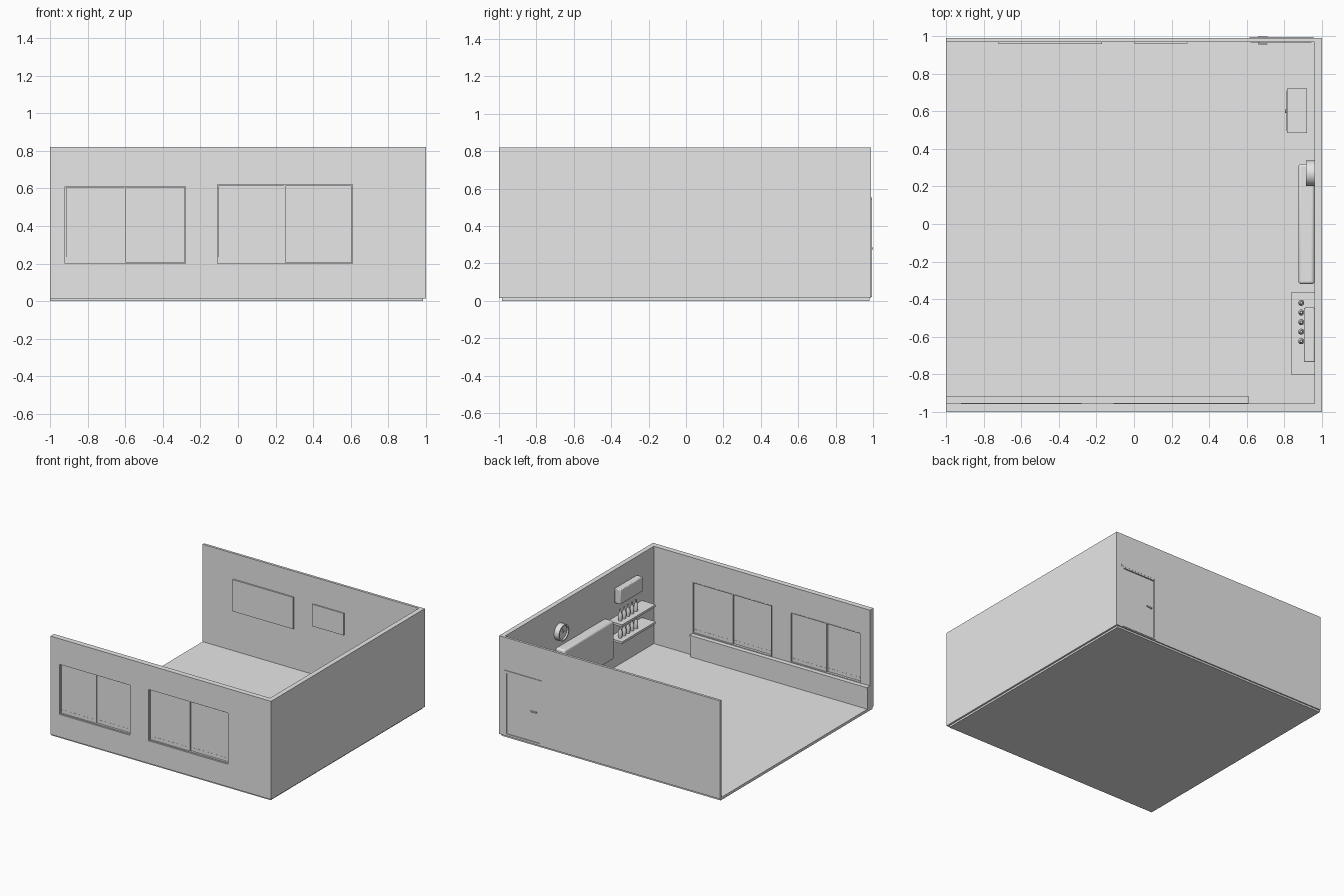
import bpy
import bmesh
import math
from mathutils import Matrix

if "Cube" in bpy.data.objects:
    bpy.data.objects.remove(bpy.data.objects["Cube"])

grey = bpy.data.materials.new("light_grey")
grey.use_nodes = True
grey.diffuse_color = (0.8, 0.8, 0.8, 1)
grey.node_tree.nodes["Principled BSDF"].inputs["Base Color"].default_value = grey.diffuse_color


def finish(name, bm):
    mesh = bpy.data.meshes.new(name)
    bm.to_mesh(mesh)
    bm.free()
    mesh.materials.append(grey)
    obj = bpy.data.objects.new(name, mesh)
    bpy.context.scene.collection.objects.link(obj)
    return obj


def box(name, x, y, z, bevel=0, segments=3):
    """Box from (min, max) ranges, with optional rounded edges."""
    bm = bmesh.new()
    bmesh.ops.create_cube(bm, size=1)
    for v in bm.verts:
        for i, (low, high) in enumerate((x, y, z)):
            v.co[i] = low if v.co[i] < 0 else high
    obj = finish(name, bm)
    if bevel:
        mod = obj.modifiers.new("rounding", "BEVEL")
        mod.width, mod.segments = bevel, segments
        smooth(obj)
    return obj


def smooth(obj):
    bpy.ops.object.select_all(action="DESELECT")
    obj.select_set(True)
    bpy.context.view_layer.objects.active = obj
    bpy.ops.object.shade_smooth_by_angle(angle=math.radians(40))


def lathe(name, profile, place, sides=16):
    """Spin (radius, height) points around z, then place the result."""
    bm = bmesh.new()
    verts = [bm.verts.new((r, 0, h)) for r, h in profile]
    edges = [bm.edges.new(pair) for pair in zip(verts, verts[1:])]
    bmesh.ops.spin(bm, geom=verts + edges, cent=(0, 0, 0), axis=(0, 0, 1),
                   angle=math.tau, steps=sides)
    bmesh.ops.remove_doubles(bm, verts=bm.verts, dist=0.0002)
    bmesh.ops.recalc_face_normals(bm, faces=bm.faces)
    bm.transform(place)
    obj = finish(name, bm)
    smooth(obj)
    return obj


def cut(wall, name, x, y, z):
    cutter = box(name, x, y, z)
    cutter.hide_render = True
    cutter.hide_viewport = True
    mod = wall.modifiers.new(name, "BOOLEAN")
    mod.object, mod.solver = cutter, "EXACT"


def frame(name, x, y, z, w):
    """Four bars round an opening."""
    for side, a in (("start", x[0]), ("end", x[1] - w)):
        box(f"{name}_{side}_jamb", (a, a + w), y, z)
    for side, a in (("bottom", z[0]), ("top", z[1] - w)):
        box(f"{name}_{side}_rail", (x[0] + w, x[1] - w), y, (a, a + w))


# Floor and three walls; the fourth side is open
box("floor", (-1, 0.985), (-0.985, 0.98), (0, 0.022))
front_wall = box("front_wall", (-1, 0.96), (-1, -0.955), (0.015, 0.82))
back_wall = box("back_wall", (-1, 0.96), (0.97, 0.99), (0.015, 0.82))
box("side_wall", (0.96, 1), (-1, 0.99), (0.015, 0.82))

# Two sliding windows
for label, x, z in (("small", (-0.92, -0.28), (0.2, 0.61)),
                    ("large", (-0.11, 0.61), (0.2, 0.62))):
    cut(front_wall, f"{label}_window_cutter", x, (-1.1, -0.9), z)
    frame(f"{label}_window_frame", x, (-0.99, -0.953), z, 0.006)
    middle = sum(x) / 2
    for side, a, b, y in (("start", x[0], middle + 0.006, -0.982),
                          ("end", middle - 0.006, x[1], -0.972)):
        name = f"{label}_window_{side}"
        inner = (a + 0.006, b - 0.006)
        box(f"{name}_pane", inner, (y, y + 0.008), (z[0] + 0.006, z[1] - 0.006))
        box(f"{name}_low_rail", inner, (y - 0.001, y + 0.009), (z[0] + 0.006, z[0] + 0.035))
    box(f"{label}_window_post", (middle - 0.004, middle + 0.004), (-0.984, -0.957), z)

# Low cabinet below the windows
box("window_cabinet", (-1, 0.605), (-0.957, -0.92), (0.02, 0.19))
box("window_sill", (-1, 0.61), (-0.957, -0.915), (0.185, 0.2))

# Door with frame, head track and a lever on both faces
cut(back_wall, "door_cutter", (0.625, 0.94), (0.9, 1.1), (0.022, 0.535))
box("door", (0.635, 0.93), (0.974, 0.987), (0.022, 0.525))
frame("door_frame", (0.62, 0.945), (0.966, 0.994), (0.022, 0.54), 0.012)
box("door_head", (0.615, 0.955), (0.985, 0.995), (0.54, 0.552))
for side, y, outer in (("inner", 0.974, 0.956), ("outer", 0.987, 1.0)):
    low, high = sorted((y, outer))
    box(f"{side}_handle_stem", (0.66, 0.67), (low, high), (0.275, 0.285))
    tip = 0.006 if side == "inner" else -0.006
    box(f"{side}_handle_lever", (0.66, 0.71), sorted((outer, outer + tip)), (0.275, 0.285))

# Flat boards on the back wall
box("wide_board", (-0.72, -0.17), (0.958, 0.971), (0.35, 0.61))
box("narrow_board", (0, 0.285), (0.96, 0.971), (0.42, 0.6))

# Rounded panel and clock on the side wall
box("wall_panel", (0.875, 0.961), (-0.32, 0.32), (0.16, 0.475), 0.015)
turn = Matrix.Translation((0.961, 0.27, 0.59)) @ Matrix.Rotation(-math.pi / 2, 4, "Y")
lathe("clock", [(0, 0), (0.067, 0), (0.067, 0.045), (0.056, 0.045),
                (0.054, 0.032), (0, 0.032)], turn, 32)
box("clock_hour_hand", (0.925, 0.93), (0.267, 0.273), (0.59, 0.622))
box("clock_minute_hand", (0.925, 0.93), (0.23, 0.27), (0.587, 0.593))

# Two shelves with a row of bottles on each
bottle = [(0, 0), (0.014, 0), (0.016, 0.02), (0.016, 0.05),
          (0.007, 0.072), (0.007, 0.095), (0, 0.095)]
for label, z in (("lower", 0.295), ("upper", 0.435)):
    box(f"{label}_shelf", (0.835, 0.961), (-0.8, -0.365), (z - 0.018, z))
    for i in range(5):
        lathe(f"{label}_bottle_{i + 1}", bottle,
              Matrix.Translation((0.89, -0.42 - 0.051 * i, z)))

# Air unit above the shelves
box("air_unit", (0.905, 0.961), (-0.735, -0.445), (0.55, 0.67), 0.006, 2)

# Small cabinet near the door
box("small_cabinet", (0.815, 0.92), (0.485, 0.72), (0.022, 0.3))
box("small_cabinet_door", (0.812, 0.816), (0.495, 0.71), (0.035, 0.29))
box("small_cabinet_knob", (0.804, 0.813), (0.59, 0.61), (0.2, 0.22), 0.003)
